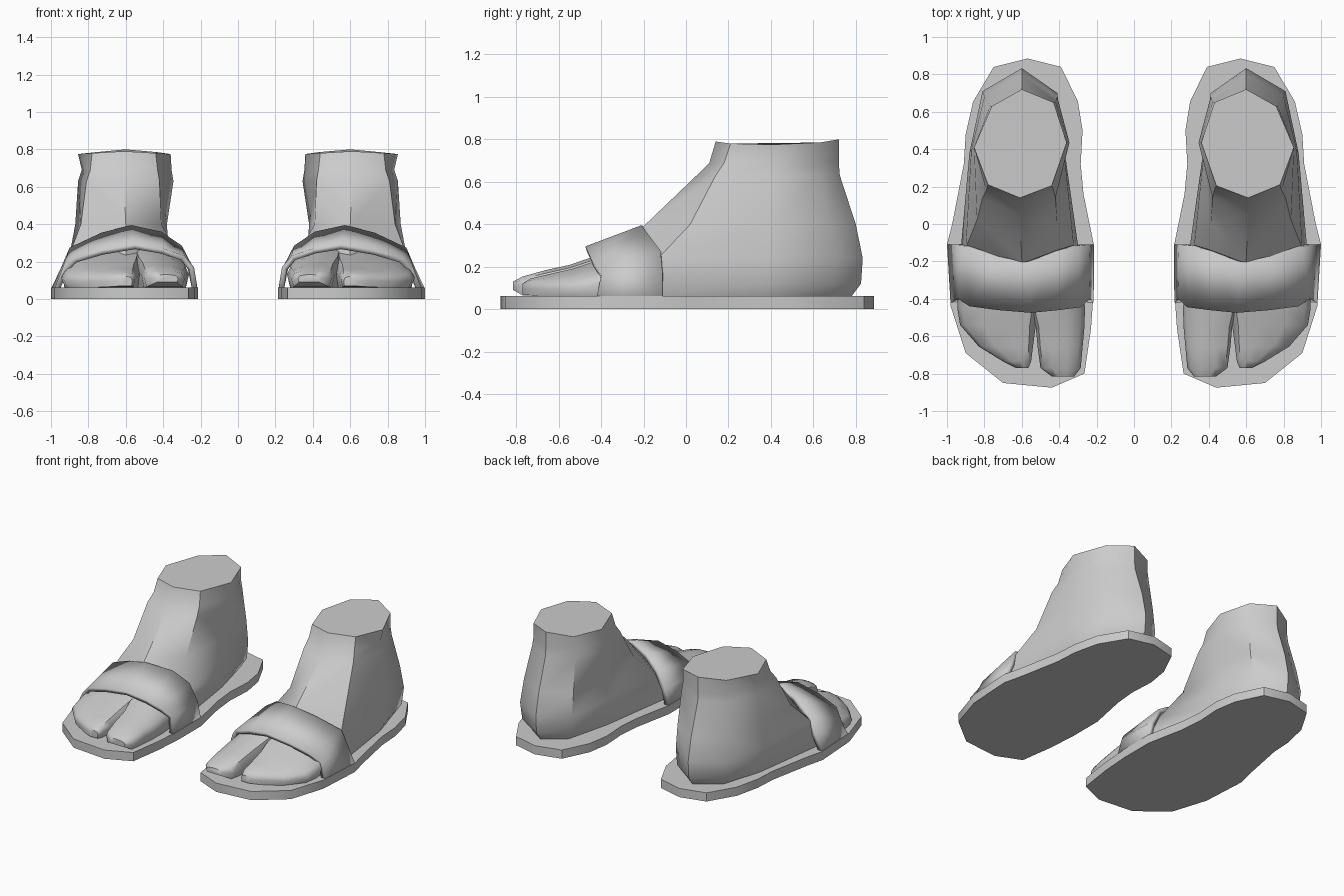
import bpy, bmesh, math

grey = bpy.data.materials.new("plain grey")
grey.diffuse_color = (0.6, 0.6, 0.6, 1)


def make(name, rings, closed=True, caps=True, thickness=0, angle=40):
    """Skin a list of point rings, then mirror it to the other foot."""
    bm = bmesh.new()
    vs = [[bm.verts.new(p) for p in r] for r in rings]
    n = len(rings[0])
    for a, b in zip(vs, vs[1:]):
        for i in range(n if closed else n - 1):
            j = (i + 1) % n
            bm.faces.new((a[i], a[j], b[j], b[i]))
    if caps:
        bm.faces.new(vs[0])
        bm.faces.new(vs[-1])
    bmesh.ops.recalc_face_normals(bm, faces=bm.faces)
    if not caps and sum(f.normal.z for f in bm.faces) < 0:
        bmesh.ops.reverse_faces(bm, faces=bm.faces)
    me = bpy.data.meshes.new(name)
    bm.to_mesh(me)
    bm.free()
    me.materials.append(grey)
    ob = bpy.data.objects.new(name, me)
    bpy.context.collection.objects.link(ob)
    bpy.ops.object.select_all(action='DESELECT')
    bpy.context.view_layer.objects.active = ob
    ob.select_set(True)
    bpy.ops.object.shade_smooth_by_angle(angle=math.radians(angle))
    if thickness:
        s = ob.modifiers.new("thickness", 'SOLIDIFY')
        s.thickness = thickness
        s.offset = -1
    m = ob.modifiers.new("other foot", 'MIRROR')
    m.use_mirror_merge = False
    return ob


# Sole: flat slab from an outline
outline = [(.57, .885), (.75, .84), (.86, .655), (.90, .48), (.91, .32), (.97, .01),
           (1.0, -.11), (.98, -.44), (.90, -.69), (.70, -.85), (.44, -.875),
           (.265, -.80), (.23, -.56), (.215, -.35), (.215, -.11), (.27, .16),
           (.285, .32), (.275, .50), (.30, .655), (.39, .84)]
make("sole", [[(x, y, z) for x, y in outline] for z in (0, .062)])

# Ankle, heel and instep: rings from the cut ankle down to the sole
# points run back, outer back, outer, outer front, front, inner front, inner, inner back
top_z = (.80, .785, .775, .78, .79, .78, .775, .785)
levels = [
    (None, [(.60, .72), (.76, .63), (.855, .41), (.78, .21), (.61, .14), (.44, .205), (.36, .435), (.43, .65)]),
    (.69, [(.60, .72), (.76, .63), (.835, .41), (.79, .18), (.61, .11), (.43, .18), (.355, .435), (.43, .65)]),
    (.63, [(.60, .725), (.77, .63), (.855, .41), (.81, .14), (.61, .05), (.42, .14), (.345, .435), (.42, .65)]),
    (.40, [(.60, .80), (.80, .68), (.87, .40), (.84, .02), (.60, -.19), (.41, .0), (.38, .40), (.41, .68)]),
    (.24, [(.60, .833), (.81, .71), (.88, .38), (.90, -.13), (.60, -.36), (.32, -.13), (.37, .35), (.41, .70)]),
    (.12, [(.60, .825), (.80, .70), (.88, .38), (.93, -.18), (.60, -.40), (.29, -.18), (.365, .35), (.42, .70)]),
    (.06, [(.60, .78), (.76, .67), (.85, .38), (.93, -.20), (.60, -.40), (.29, -.20), (.37, .35), (.45, .67)]),
]
make("ankle_and_heel", [[(x, y, top_z[i] if z is None else z)
                         for i, (x, y) in enumerate(pts)] for z, pts in levels], angle=50)


# Toes: rounded sections running forward; inner and outer side, top heights, underside
def toe_section(y, xa, xb, za, zb, z0):
    w = xb - xa
    def at(t, h):
        return (xa + w * t, y, z0 + (za + (zb - za) * t - z0) * h)
    return [at(.06, 0), at(0, .5), at(.08, .85), at(.35, 1),
            at(.7, 1), at(.94, .85), at(1, .5), at(.95, 0)]


make("big_toe", [toe_section(*s) for s in [
    (-.25, .28, .56, .24, .30, .06), (-.45, .262, .55, .20, .26, .06),
    (-.55, .265, .525, .18, .22, .06), (-.66, .275, .515, .17, .19, .06),
    (-.77, .285, .50, .15, .155, .065), (-.815, .32, .44, .13, .13, .09)]], angle=50)
make("small_toes", [toe_section(*s) for s in [
    (-.25, .50, .94, .30, .21, .06), (-.45, .51, .945, .25, .16, .06),
    (-.54, .525, .93, .215, .14, .06), (-.655, .54, .83, .18, .13, .06),
    (-.735, .55, .70, .15, .13, .065), (-.77, .565, .63, .12, .12, .07)]], angle=50)

# Strap: band arching over the instep
rear = [(.217, -.11, .06), (.24, -.11, .17), (.30, -.115, .285), (.41, -.15, .36), (.57, -.21, .395),
        (.73, -.18, .355), (.90, -.12, .275), (.945, -.11, .17), (.997, -.11, .06)]
front = [(.217, -.42, .06), (.235, -.40, .17), (.285, -.445, .23), (.40, -.46, .27), (.55, -.475, .295),
         (.73, -.46, .265), (.88, -.44, .22), (.94, -.40, .16), (.98, -.42, .06)]
make("strap", [rear, front], closed=False, caps=False, thickness=.03)
